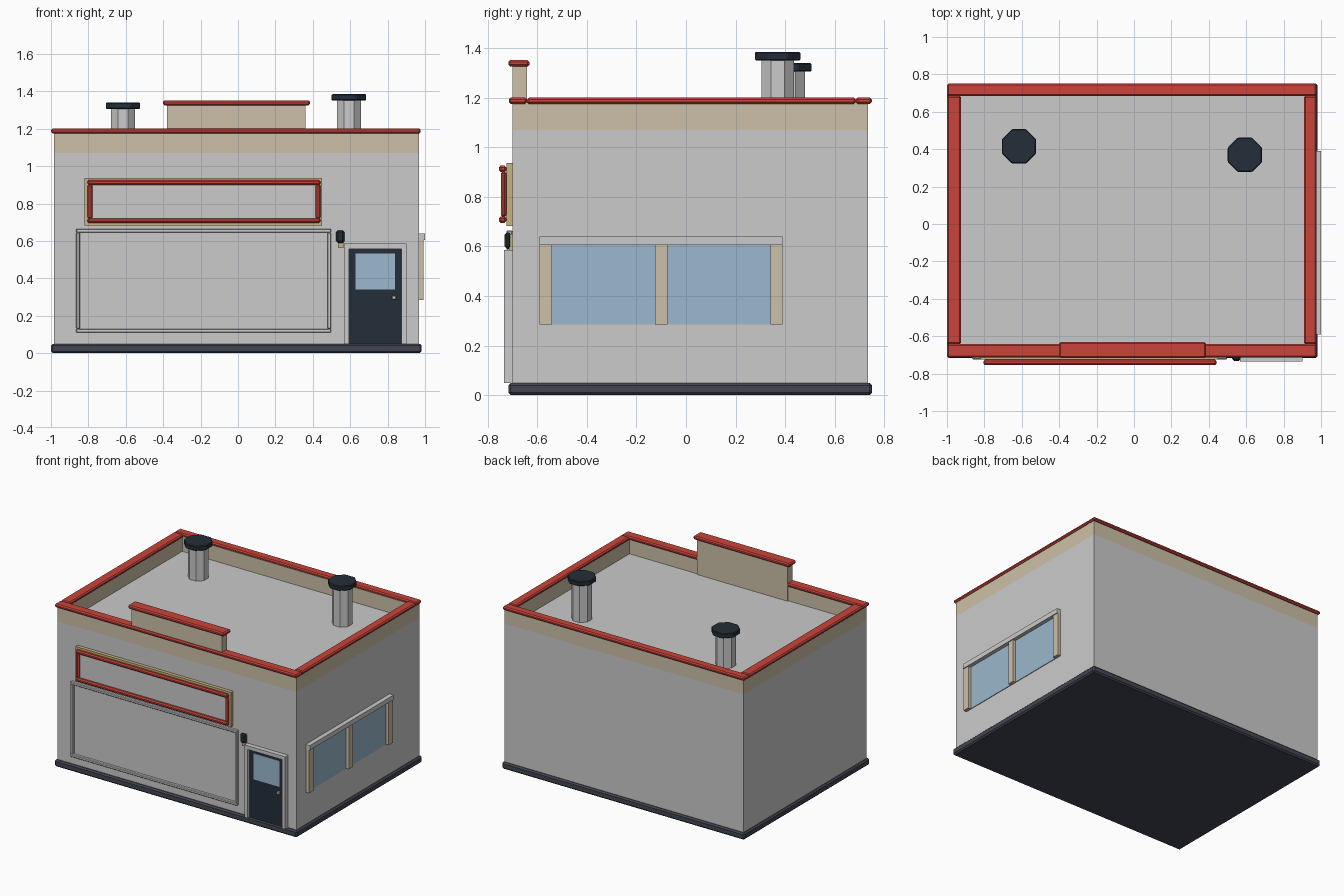
import bpy, math

cube = bpy.data.objects.get("Cube")
if cube:
    bpy.data.objects.remove(cube, do_unlink=True)


def material(name, rgb):
    """Flat material from 0-255 display colour, stored linear."""
    lin = [((c / 255 + 0.055) / 1.055) ** 2.4 for c in rgb]
    m = bpy.data.materials.new(name)
    m.use_nodes = True
    m.diffuse_color = (*lin, 1)
    m.node_tree.nodes["Principled BSDF"].inputs["Base Color"].default_value = (*lin, 1)
    return m


GREY = material("light grey", (203, 203, 203))
BEIGE = material("beige", (205, 192, 168))
GOLD = material("dull gold", (200, 180, 128))
RED = material("red", (202, 68, 58))
NAVY = material("dark navy", (36, 46, 56))
SLATE = material("slate", (66, 70, 82))
GLASS = material("blue glass", (155, 184, 205))


def finish(ob, mat, bevel):
    ob.data.materials.append(mat)
    if bevel:
        mod = ob.modifiers.new("bevel", 'BEVEL')
        mod.width = bevel
        mod.segments = 1
    return ob


def box(name, mat, x, y, z, bevel=0):
    """Box from its (min, max) range on each axis."""
    bpy.ops.mesh.primitive_cube_add(size=1)
    ob = bpy.context.object
    ob.name = name
    ob.location = [(a + b) / 2 for a, b in (x, y, z)]
    ob.scale = [b - a for a, b in (x, y, z)]
    bpy.ops.object.transform_apply(location=False, rotation=False, scale=True)
    return finish(ob, mat, bevel)


def octagon(name, mat, x, y, z, half_width, bevel=0):
    """Eight-sided prism with flats facing the axes."""
    bpy.ops.mesh.primitive_cylinder_add(
        vertices=8, radius=half_width / math.cos(math.pi / 8),
        depth=z[1] - z[0], location=(x, y, sum(z) / 2),
        rotation=(0, 0, math.pi / 8))
    ob = bpy.context.object
    ob.name = name
    return finish(ob, mat, bevel)


def frame(name, mat, x, y, z, t, bevel=0, bottom=True):
    """Rectangular frame on the front wall, bars of thickness t."""
    box(name + "_top", mat, x, y, (z[1] - t, z[1]), bevel)
    if bottom:
        box(name + "_bottom", mat, x, y, (z[0], z[0] + t), bevel)
    low = z[0] + t if bottom else z[0]
    box(name + "_left", mat, (x[1] - t, x[1]), y, (low, z[1] - t), bevel)
    box(name + "_right", mat, (x[0], x[0] + t), y, (low, z[1] - t), bevel)


# Building shell
L, R, F, B = -0.985, 0.967, -0.70, 0.735
ROOF, TOP = 1.07, 1.18
box("base_plinth", SLATE, (-1, 0.982), (-0.717, 0.75), (0, 0.05), 0.01)
box("walls", GREY, (L, R), (F, B), (0.03, ROOF))

# Parapet around the flat roof
T = 0.05
box("parapet_front", BEIGE, (L, R), (F, F + T), (ROOF, TOP))
box("parapet_back", BEIGE, (L, R), (B - T, B), (ROOF, TOP))
box("parapet_left", BEIGE, (R - T, R), (F + T, B - T), (ROOF, TOP))
box("parapet_right", BEIGE, (L, L + T), (F + T, B - T), (ROOF, TOP))

# Red coping
cz = (1.175, 1.2)
box("coping_front", RED, (-1, 0.977), (-0.715, -0.642), cz, 0.008)
box("coping_back", RED, (-1, 0.977), (0.685, 0.75), cz, 0.008)
box("coping_left", RED, (0.909, 0.977), (-0.642, 0.685), cz, 0.008)
box("coping_right", RED, (-1, -0.925), (-0.642, 0.685), cz, 0.008)

# Raised front parapet
box("raised_parapet", BEIGE, (-0.38, 0.36), (F, -0.641), (ROOF, 1.33))
box("raised_coping", RED, (-0.4, 0.385), (-0.717, -0.632), (1.325, 1.352), 0.008)

# Roof vents
for side, x, y, top in (("right", -0.615, 0.415, 1.34), ("left", 0.593, 0.37, 1.385)):
    octagon("vent_pipe_" + side, GREY, x, y, (ROOF, top - 0.03), 0.065)
    octagon("vent_cap_" + side, NAVY, x, y, (top - 0.035, top), 0.092, 0.005)

# Sign board with red tube frame
box("sign_back", GOLD, (-0.82, 0.45), (-0.725, F), (0.682, 0.937))
box("sign_panel", GREY, (-0.79, 0.43), (-0.733, -0.72), (0.705, 0.915))
for z in (0.708, 0.913):
    box("sign_bar", RED, (-0.805, 0.44), (-0.755, -0.725), (z - 0.013, z + 0.013), 0.008)
for x in (-0.792, 0.427):
    box("sign_post", RED, (x - 0.013, x + 0.013), (-0.747, -0.725), (0.718, 0.903), 0.008)

# Large front panel frame
frame("shutter_frame", GREY, (-0.865, 0.498), (-0.724, F), (0.11, 0.665), 0.02, 0.004)

# Door
frame("door_frame", GREY, (0.567, 0.9), (-0.735, F), (0.05, 0.585), 0.027, 0, False)
box("door", NAVY, (0.594, 0.873), (-0.714, F), (0.05, 0.558))
box("door_window", GLASS, (0.627, 0.84), (-0.717, -0.71), (0.34, 0.532))
box("door_knob", GREY, (0.824, 0.845), (-0.73, -0.71), (0.286, 0.307), 0.003)

# Wall lamp
box("lamp_bracket", GOLD, (0.535, 0.565), (-0.715, F), (0.562, 0.65))
box("lamp", NAVY, (0.525, 0.57), (-0.732, -0.704), (0.59, 0.657), 0.01)

# Side window
box("window_header", GREY, (R, 1.0), (-0.59, 0.39), (0.605, 0.64))
for y0 in (-0.59, -0.125, 0.34):
    box("window_post", BEIGE, (R, 0.993), (y0, y0 + 0.05), (0.285, 0.605))
for y0, y1 in ((-0.54, -0.125), (-0.075, 0.34)):
    box("window_pane", GLASS, (R, 0.972), (y0, y1), (0.285, 0.605))
